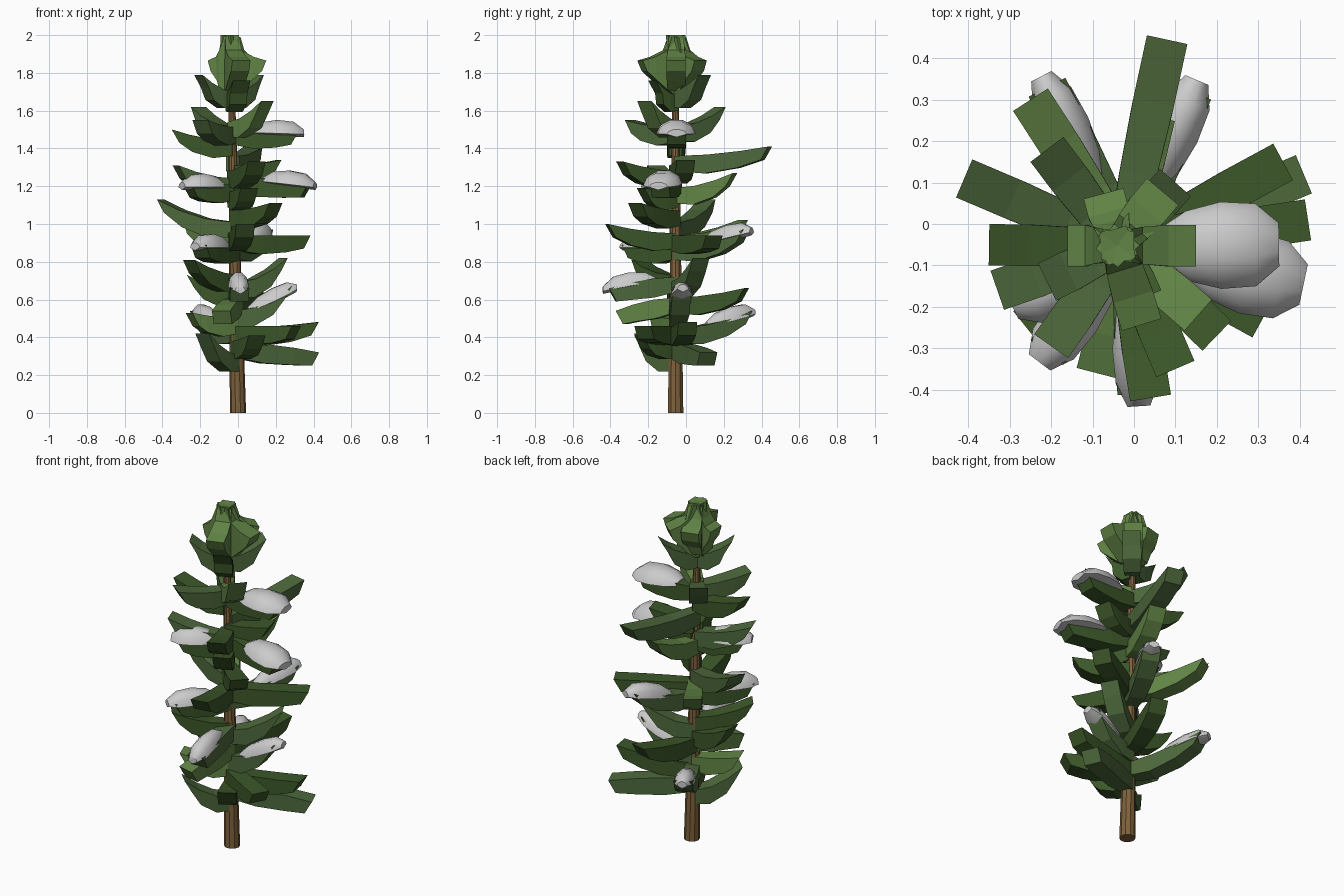
import bpy, bmesh, math
from mathutils import Matrix, Vector

if "Cube" in bpy.data.objects:
    bpy.data.objects.remove(bpy.data.objects["Cube"])


def material(name, rgb):
    m = bpy.data.materials.new(name)
    m.diffuse_color = (*rgb, 1)
    m.use_nodes = True
    m.node_tree.nodes["Principled BSDF"].inputs["Base Color"].default_value = m.diffuse_color
    return m


BARK = material("bark", (0.21, 0.12, 0.045))
DARK = material("dark_green", (0.045, 0.095, 0.022))
MID = material("mid_green", (0.075, 0.14, 0.045))
LIGHT = material("light_green", (0.12, 0.23, 0.06))


def make_object(name, bm, mat=None):
    bmesh.ops.recalc_face_normals(bm, faces=bm.faces)
    me = bpy.data.meshes.new(name)
    bm.to_mesh(me)
    bm.free()
    ob = bpy.data.objects.new(name, me)
    bpy.context.collection.objects.link(ob)
    if mat:
        me.materials.append(mat)
    return ob


def loft(bm, rings):
    """Skin closed rings of points and cap both ends."""
    rings = [[bm.verts.new(p) for p in ring] for ring in rings]
    n = len(rings[0])
    for a, b in zip(rings, rings[1:]):
        for k in range(n):
            bm.faces.new((a[k], a[(k + 1) % n], b[(k + 1) % n], b[k]))
    bm.faces.new(rings[0])
    bm.faces.new(rings[-1])


def slab(name, profile, root, angle, mat):
    """Strip swept across its width; profile = (r_top, z_top, r_bottom, z_bottom, width)."""
    bm = bmesh.new()
    mx = Matrix.Translation((root[0], root[1], 0)) @ Matrix.Rotation(angle, 4, 'Z')
    loft(bm, [[mx @ Vector(p) for p in ((r, -w / 2, zt), (r, w / 2, zt), (rb, w / 2, zb), (rb, -w / 2, zb))]
              for r, zt, rb, zb, w in profile])
    return make_object(name, bm, mat)


def trunk_at(z):
    return (-0.02 * z, -0.055)


def branch(name, x, y, z, rise, mat):
    root = trunk_at(z)
    dx, dy = x - root[0], y - root[1]
    r = math.hypot(dx, dy)
    top = lambda t: z - rise * (1 - t ** 1.8)
    prof = [(0, top(0), 0, top(0) - 0.08, 0.07),
            (0.35 * r, top(0.35), 0.32 * r, top(0.35) - 0.1, 0.09),
            (0.7 * r, top(0.7), 0.66 * r, top(0.7) - 0.09, 0.1),
            (r, z, r - 0.04, z - 0.07, 0.1)]
    slab(name, prof, root, math.atan2(dy, dx), mat)


# Trunk
bm = bmesh.new()
loft(bm, [[(trunk_at(z)[0] + rad * math.cos(k * math.pi / 5),
            trunk_at(z)[1] + rad * math.sin(k * math.pi / 5), z) for k in range(10)]
          for z, rad in ((0, 0.043), (0.6, 0.034), (1.3, 0.024), (1.9, 0.014))])
make_object("trunk", bm, BARK)

# Bare branches, low to high: tip x, y, z, rise, colour
bare = [
    (-0.19, -0.24, 0.42, 0.12, MID), (0.41, 0.12, 0.32, -0.05, MID),
    (0.10, -0.25, 0.41, 0.03, DARK), (0.42, 0.01, 0.48, 0.03, DARK),
    (0.31, -0.23, 0.46, 0.0, DARK), (-0.26, -0.15, 0.53, 0.03, LIGHT),
    (-0.09, -0.36, 0.54, -0.07, LIGHT), (0.09, 0.32, 0.66, 0.05, DARK),
    (-0.27, -0.05, 0.73, 0.08, DARK), (-0.26, -0.25, 0.81, 0.08, DARK),
    (0.24, 0.08, 0.82, 0.13, MID), (0.36, 0.15, 0.94, 0.0, DARK),
    (0.04, -0.42, 1.0, 0.05, DARK), (-0.25, 0.30, 1.02, 0.08, LIGHT),
    (0.20, -0.27, 1.11, 0.04, DARK), (-0.41, 0.11, 1.13, 0.12, MID),
    (0.06, -0.24, 1.19, 0.02, DARK), (0.05, 0.26, 1.27, 0.08, LIGHT),
    (-0.33, -0.16, 1.31, 0.07, MID), (0.10, -0.35, 1.33, 0.05, DARK),
    (0.22, 0.0, 1.34, 0.03, DARK),
    (0.08, 0.445, 1.41, 0.05, MID), (-0.35, -0.05, 1.50, 0.06, DARK),
    (-0.20, -0.295, 1.55, 0.04, MID), (-0.21, 0.18, 1.62, 0.10, MID),
    (0.155, -0.22, 1.65, 0.11, LIGHT), (0.02, -0.18, 1.76, 0.08, DARK),
    (-0.21, -0.14, 1.79, 0.09, MID), (0.10, 0.10, 1.79, 0.09, MID),
]
for i, b in enumerate(bare, 1):
    branch(f"branch_{i:02d}", *b)

# Snowy branches: tip x, y, z, rise, snow width, colour
snowy = [
    (-0.21, 0.33, 0.54, 0.09, 0.11, MID), (0.28, -0.02, 0.67, 0.13, 0.12, MID),
    (0.01, -0.41, 0.66, -0.06, 0.11, MID), (-0.21, -0.31, 0.89, 0.0, 0.13, DARK),
    (0.14, 0.32, 0.97, 0.08, 0.12, MID), (-0.27, -0.18, 1.21, 0.0, 0.16, DARK),
    (0.38, -0.14, 1.21, -0.04, 0.2, DARK), (0.32, -0.05, 1.49, -0.01, 0.21, DARK),
]
# Snow outline: position along length, relative width, relative height
snow_shape = ((0, 0.45, 0.3), (0.2, 0.8, 0.8), (0.5, 1, 1), (0.8, 0.95, 0.9), (1, 0.5, 0.35))
for i, (x, y, z, rise, w, mat) in enumerate(snowy, 1):
    branch(f"snowy_branch_{i}", x, y, z, rise, mat)
    root = trunk_at(z)
    dx, dy = x - root[0], y - root[1]
    reach = math.hypot(dx, dy) + 0.03
    length = min(0.28, reach * 0.8)
    mx = Matrix.Translation((root[0], root[1], 0)) @ Matrix.Rotation(math.atan2(dy, dx), 4, 'Z')
    rings = []
    for t, rw, rh in snow_shape:
        r = reach - length * (1 - t)
        base = z - rise * (1 - (r / reach) ** 1.4)
        ring = [(r, w / 2 * rw * math.cos(a), base - 0.015 + 0.075 * rh * math.sin(a))
                for a in (k * math.pi / 5 for k in range(6))]
        ring.append((r, 0, base - 0.03))
        rings.append([mx @ Vector(p) for p in ring])
    bm = bmesh.new()
    loft(bm, rings)
    cap = make_object(f"snow_cap_{i}", bm)
    bpy.context.view_layer.objects.active = cap
    cap.select_set(True)
    bpy.ops.object.shade_smooth_by_angle(angle=math.radians(50))
    cap.select_set(False)

# Crown: upright leaves flaring outward around the tip
for i, (deg, reach) in enumerate(((0, 0.19), (180, 0.12), (287, 0.2), (105, 0.13), (50, 0.17)), 1):
    prof = [(-0.04, 2.0, -0.03, 1.70, 0.07), (0.035, 1.99, 0.01, 1.68, 0.08),
            (0.06, 1.92, 0.06, 1.71, 0.09), (reach * 0.65, 1.885, reach * 0.6, 1.76, 0.1),
            (reach, 1.865, reach * 0.88, 1.81, 0.1)]
    slab(f"crown_leaf_{i}", prof, (-0.04, -0.052), math.radians(deg), LIGHT)
